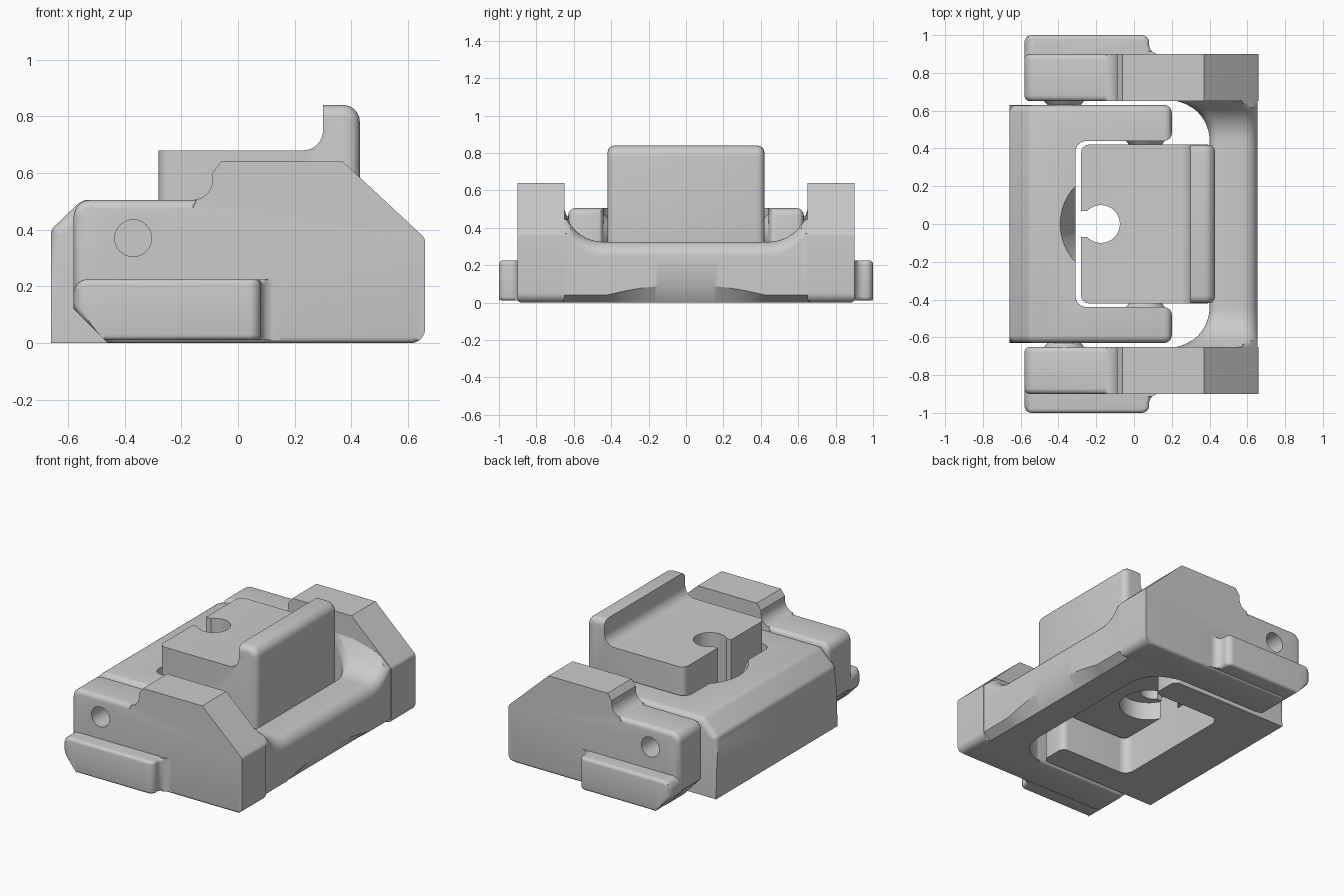
import bpy, bmesh, math
from mathutils import Vector, Matrix

cube = bpy.data.objects.get("Cube")
if cube:
    bpy.data.objects.remove(cube, do_unlink=True)

grey = bpy.data.materials.new("plain_grey")
grey.use_nodes = True
grey.diffuse_color = (0.6, 0.6, 0.6, 1)
grey.node_tree.nodes["Principled BSDF"].inputs["Base Color"].default_value = (0.6, 0.6, 0.6, 1)


def rounded(points, steps=8):
    """Outline from (u, v) or (u, v, radius) corners."""
    out = []
    for i, p in enumerate(points):
        c = Vector(p[:2])
        if len(p) == 2:
            out.append(c)
            continue
        a = (Vector(points[i - 1][:2]) - c).normalized()
        b = (Vector(points[(i + 1) % len(points)][:2]) - c).normalized()
        half = a.angle(b) / 2
        centre = c + (a + b).normalized() * p[2] / math.sin(half)
        start = c + a * p[2] / math.tan(half) - centre
        sweep = start.angle_signed(c + b * p[2] / math.tan(half) - centre)
        for k in range(steps + 1):
            out.append(centre + Matrix.Rotation(-sweep * k / steps, 2) @ start)
    return out


def add(name, bm):
    bmesh.ops.recalc_face_normals(bm, faces=bm.faces)
    mesh = bpy.data.meshes.new(name)
    bm.to_mesh(mesh)
    bm.free()
    obj = bpy.data.objects.new(name, mesh)
    bpy.context.collection.objects.link(obj)
    mesh.materials.append(grey)
    return obj


def prism(name, points, axis, lo, hi):
    bm = bmesh.new()
    put = (lambda p, t: (p.x, t, p.y)) if axis == "y" else (lambda p, t: (p.x, p.y, t))
    outline = rounded(points)
    rings = [[bm.verts.new(put(p, t)) for p in outline] for t in (lo, hi)]
    bm.faces.new(rings[0])
    bm.faces.new(rings[1])
    n = len(outline)
    for i in range(n):
        j = (i + 1) % n
        bm.faces.new((rings[0][i], rings[0][j], rings[1][j], rings[1][i]))
    return add(name, bm)


def cone(name, x, y, z, r1, r2, depth, axis):
    bm = bmesh.new()
    turn = Matrix.Rotation(-math.pi / 2, 4, "X") if axis == "y" else Matrix()
    bmesh.ops.create_cone(bm, cap_ends=True, segments=48, radius1=r1, radius2=r2,
                          depth=depth, matrix=Matrix.Translation((x, y, z)) @ turn)
    return add(name, bm)


def combine(obj, cutter, operation="DIFFERENCE"):
    mod = obj.modifiers.new("cut", "BOOLEAN")
    mod.object, mod.operation, mod.solver = cutter, operation, "EXACT"
    bpy.context.view_layer.update()
    mesh = bpy.data.meshes.new_from_object(obj.evaluated_get(bpy.context.evaluated_depsgraph_get()))
    obj.modifiers.clear()
    obj.data = mesh
    bpy.data.objects.remove(cutter, do_unlink=True)


def soften(obj, width, rule=lambda a, b: True):
    """Round the sharp outer edges whose two ends meet the rule."""
    bm = bmesh.new()
    bm.from_mesh(obj.data)
    bmesh.ops.remove_doubles(bm, verts=bm.verts, dist=0.0005)
    edges = [e for e in bm.edges if e.is_manifold and e.is_convex and e.calc_face_angle() > 0.5
             and rule(e.verts[0].co, e.verts[1].co)]
    bmesh.ops.bevel(bm, geom=edges, offset=width, offset_type="OFFSET", segments=4,
                    profile=0.5, affect="EDGES", clamp_overlap=False)
    bm.to_mesh(obj.data)
    bm.free()


# Outer frame: side arms, guide rails and pivot spacers
arm_side = [(-0.58, 0.13), (-0.46, 0), (0.66, 0, 0.05), (0.66, 0.37, 0.03), (0.37, 0.64),
            (-0.06, 0.64), (-0.09, 0.60), (-0.09, 0.505, 0.07), (-0.58, 0.505, 0.06)]
rail_side = [(-0.58, 0.12), (-0.47, 0.01), (0.3, 0.01), (0.3, 0.225), (-0.58, 0.225, 0.05)]
PIVOT_Z = 0.37
for side, label in ((-1, "front"), (1, "back")):
    arm = prism(label + "_arm", arm_side, "y", *sorted((side * 0.65, side * 0.90)))
    # the step and nose are rounder than the tall shoulder
    soften(arm, 0.03, lambda a, b: max(a.x, b.x) < -0.08 and max(a.z, b.z) < 0.51
           and abs(a.y - b.y) < 0.01)
    soften(arm, 0.02, lambda a, b: max(a.z, b.z) < 0.01 and abs(a.y - b.y) < 0.01)
    combine(arm, cone("pin_hole", -0.37, side * 0.85, PIVOT_Z, 0.065, 0.065, 0.39, "y"))

    s = side
    rail = prism(label + "_rail", [(-0.58, s * 0.87), (-0.58, s * 1.0, 0.04), (0.08, s * 1.0, 0.04),
                                   (0.08, s * 0.90, 0.05), (0.15, s * 0.90), (0.15, s * 0.87)],
                 "z", 0, 0.225)
    combine(rail, prism("rail_shape", rail_side, "y", -1.1, 1.1), "INTERSECT")
    soften(rail, 0.02, lambda a, b: min(s * a.y, s * b.y) > 0.91 and abs(a.z - b.z) < 0.01)

    wide, thin = (0.08, 0.11) if s > 0 else (0.11, 0.08)
    cone(label + "_outer_spacer", -0.37, s * 0.638, PIVOT_Z, wide, thin, 0.034, "y")
    cone(label + "_inner_spacer", 0.06, s * 0.43, PIVOT_Z, wide, thin, 0.034, "y")

# Outer frame: cross bar lofted between the arms with flared ends
bm = bmesh.new()
rings = []
for i in range(65):
    y = -0.68 + 1.36 * i / 64
    u = min(max((abs(y) - 0.44) / 0.21, 0), 1)
    flare = 0.2 * (1 - math.sqrt(1 - u * u))
    arch = 0.055 * max(0, 1 - (y / 0.42) ** 2)
    inner, top = 0.40 - flare, 0.325 + flare
    section = rounded([(inner, 0.0), (0.60, 0.0), (0.655, 0.04 + arch), (0.655, top, 0.08),
                       (inner, top, 0.05)])
    rings.append([bm.verts.new((p.x, y, min(p.y, 0.37 + (0.655 - p.x) * 0.93))) for p in section])
for a, b in zip(rings, rings[1:]):
    for k in range(len(a)):
        m = (k + 1) % len(a)
        bm.faces.new((a[k], a[m], b[m], b[k]))
bm.faces.new(rings[0])
bm.faces.new(rings[-1])
add("cross_bar", bm)

# Middle yoke, open towards the cross bar
yoke = prism("yoke", [(-0.66, 0), (0.20, 0), (0.20, 0.505), (-0.55, 0.505, 0.06), (-0.66, 0.40, 0.04)],
             "y", -0.63, 0.63)
combine(yoke, prism("yoke_gap", [(-0.31, -0.44, 0.06), (0.4, -0.44), (0.4, 0.44), (-0.31, 0.44, 0.06)],
                    "z", -0.1, 0.7))
soften(yoke, 0.04, lambda a, b: max(abs(a.y), abs(b.y)) > 0.5 and min(a.z, b.z) > 0.01
       or min(a.x, b.x) > 0.19 and abs(a.z - b.z) > 0.1)
combine(yoke, cone("driver_scoop", -0.10, 0, 0.40, 0.16, 0.30, 0.24, "z"))

# Tilting plate with a raised lip and slotted screw hole
plate = prism("tilting_plate", [(-0.28, 0.23), (0.43, 0.23, 0.08), (0.43, 0.84, 0.06), (0.30, 0.84),
                                (0.30, 0.68, 0.07), (-0.28, 0.68)], "y", -0.42, 0.42)
soften(plate, 0.04, lambda a, b: abs(a.y - b.y) < 0.01 and (
    max(a.x, b.x) < -0.27 or min(a.x, b.x) > 0.29 and min(a.z, b.z) > 0.8
    or min(a.x, b.x) > 0.34))
combine(plate, cone("screw_hole", -0.175, 0, 0.5, 0.1, 0.1, 0.8, "z"))
combine(plate, cone("screw_recess", -0.12, 0, 0.25, 0.18, 0.18, 0.2, "z"))
combine(plate, prism("slot", [(-0.4, -0.07), (-0.18, -0.07), (-0.18, 0.07), (-0.4, 0.07)], "z", 0.1, 0.8))

# Smooth curved faces, keep edges crisp
for obj in bpy.context.scene.objects:
    obj.select_set(obj.type == "MESH")
bpy.context.view_layer.objects.active = plate
bpy.ops.object.shade_smooth_by_angle(angle=math.radians(32))
